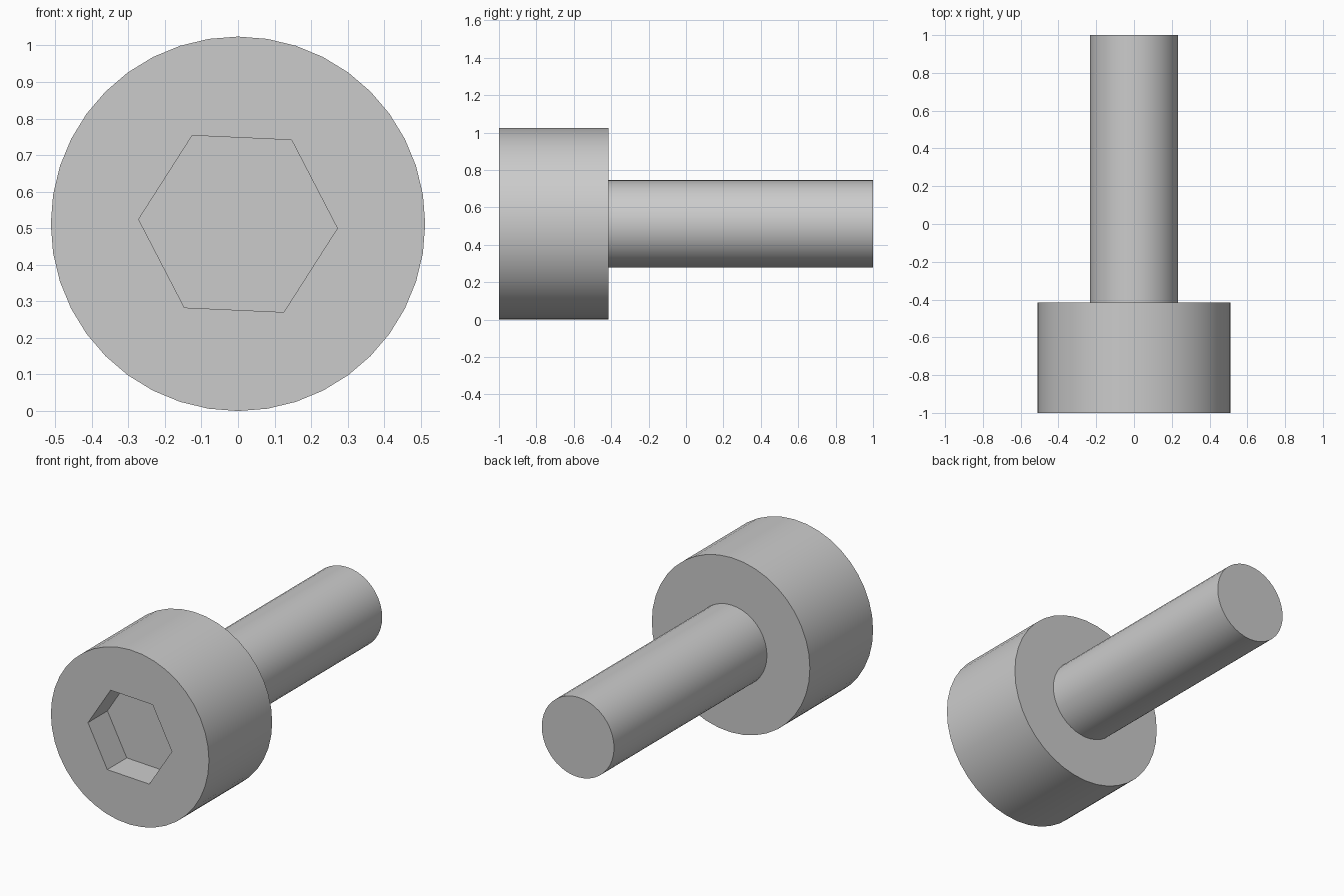
import bpy, bmesh
from math import cos, sin, pi, radians

if "Cube" in bpy.data.objects:
    bpy.data.objects.remove(bpy.data.objects["Cube"], do_unlink=True)

AXIS_Z = 0.512
SEGMENTS = 40
HEAD_RADIUS, SHAFT_RADIUS, HEX_RADIUS = 0.512, 0.234, 0.272
FRONT, SHOULDER, TIP = -1.0, -0.415, 1.0
SOCKET_FLOOR = FRONT + 0.18

# Plain grey steel
steel = bpy.data.materials.new("grey_steel")
steel.use_nodes = True
grey = (0.6, 0.6, 0.6, 1)
steel.diffuse_color = grey
steel.node_tree.nodes["Principled BSDF"].inputs["Base Color"].default_value = grey

bm = bmesh.new()


def ring(radius, y, sides=SEGMENTS, turn=0.0):
    """Loop of vertices around the bolt's axis."""
    angles = [turn + 2 * pi * i / sides for i in range(sides)]
    return [bm.verts.new((radius * cos(a), y, AXIS_Z + radius * sin(a))) for a in angles]


def wall(a, b):
    """Join two equal loops with quads."""
    n = len(a)
    for i in range(n):
        j = (i + 1) % n
        bm.faces.new((a[i], a[j], b[j], b[i]))


def loop_edges(loop):
    return [bm.edges.get((loop[i - 1], loop[i])) for i in range(len(loop))]


# Head side, shoulder, shaft side and flat tip
profile = [(HEAD_RADIUS, FRONT), (HEAD_RADIUS, SHOULDER),
           (SHAFT_RADIUS, SHOULDER), (SHAFT_RADIUS, TIP)]
rings = [ring(r, y) for r, y in profile]
for a, b in zip(rings, rings[1:]):
    wall(a, b)
bm.faces.new(rings[-1])

# Hexagonal socket, slightly turned
turn = radians(-2.6)
rim = ring(HEX_RADIUS, FRONT, 6, turn)
floor = ring(HEX_RADIUS, SOCKET_FLOOR, 6, turn)
wall(rim, floor)
bm.faces.new(floor)

# Front face around the socket
bmesh.ops.triangle_fill(bm, use_beauty=True, normal=(0, -1, 0),
                        edges=loop_edges(rings[0]) + loop_edges(rim))
bmesh.ops.recalc_face_normals(bm, faces=bm.faces[:])

mesh = bpy.data.meshes.new("socket_head_bolt")
bm.to_mesh(mesh)
bm.free()
mesh.materials.append(steel)
bolt = bpy.data.objects.new("socket_head_bolt", mesh)
bpy.context.collection.objects.link(bolt)

# Smooth round sides with sharp rims
bpy.ops.object.select_all(action="DESELECT")
bolt.select_set(True)
bpy.context.view_layer.objects.active = bolt
bpy.ops.object.shade_smooth_by_angle(angle=radians(30))
